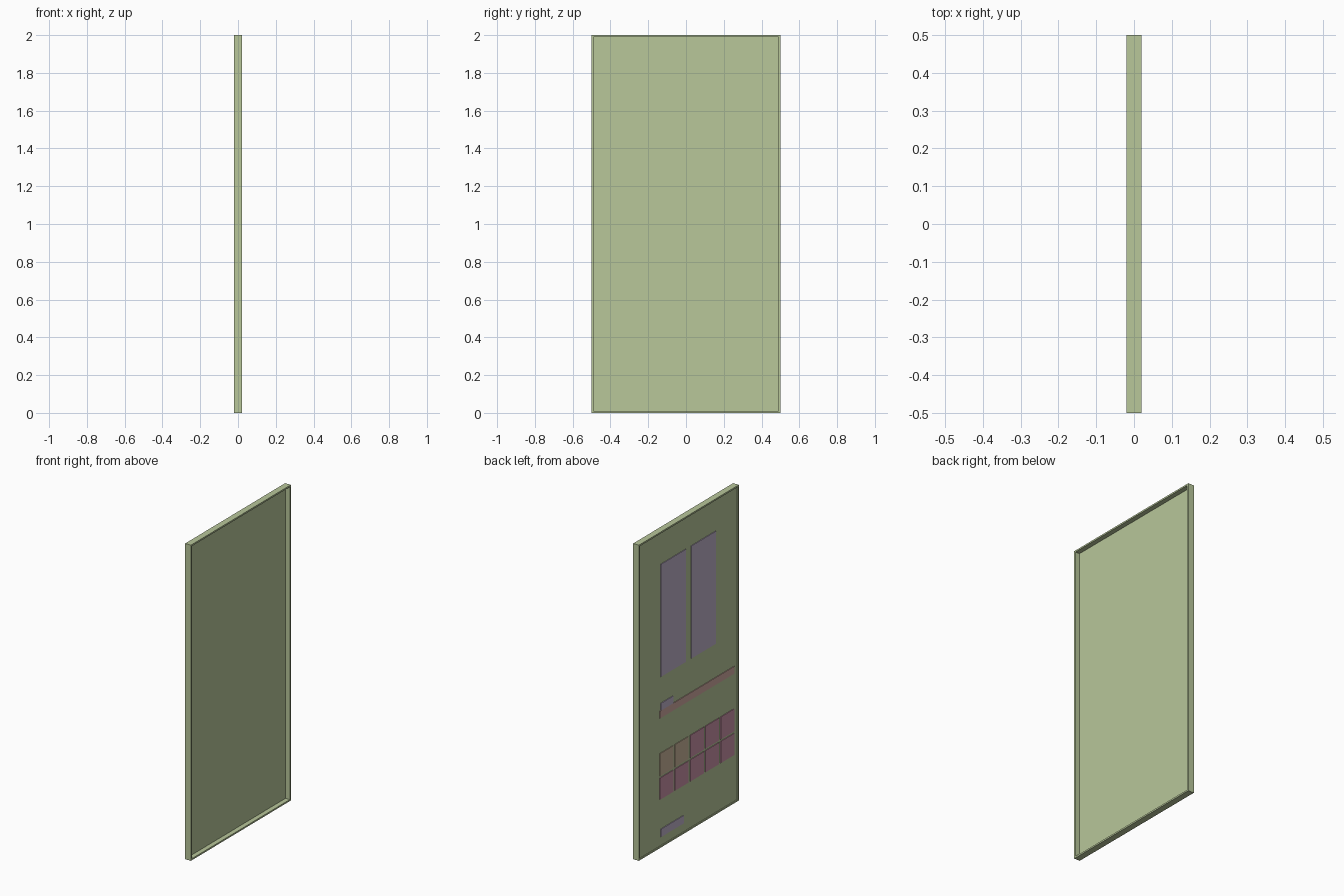
import bpy
import bmesh

cube = bpy.data.objects.get("Cube")
if cube:
    bpy.data.objects.remove(cube, do_unlink=True)


def make_material(name, rgb):
    mat = bpy.data.materials.new(name)
    mat.use_nodes = True
    colour = (*rgb, 1.0)
    mat.diffuse_color = colour
    mat.node_tree.nodes["Principled BSDF"].inputs["Base Color"].default_value = colour
    return mat


GREEN = make_material("pale green", (0.479, 0.571, 0.323))
LILAC = make_material("lilac", (0.521, 0.440, 0.591))
MAUVE = make_material("mauve", (0.591, 0.287, 0.386))
TAN = make_material("tan", (0.591, 0.462, 0.323))
ROSE = make_material("dusty rose", (0.624, 0.402, 0.356))


def finish(name, bm, mat):
    bmesh.ops.recalc_face_normals(bm, faces=bm.faces)
    mesh = bpy.data.meshes.new(name)
    bm.to_mesh(mesh)
    bm.free()
    mesh.materials.append(mat)
    obj = bpy.data.objects.new(name, mesh)
    bpy.context.collection.objects.link(obj)
    return obj


def add_box(name, x, y, z, mat):
    """Box between the (low, high) limits on each axis."""
    bm = bmesh.new()
    bmesh.ops.create_cube(bm, size=1.0)
    for v in bm.verts:
        for axis, (low, high) in enumerate((x, y, z)):
            v.co[axis] = high if v.co[axis] > 0 else low
    return finish(name, bm, mat)


def add_frame(name, half_x, half_y, height, wall, mat):
    """Rectangular ring standing upright, open along x."""
    bm = bmesh.new()
    loops = []
    for x, inset in ((-half_x, 0), (half_x, 0), (half_x, wall), (-half_x, wall)):
        hy, low, high = half_y - inset, inset, height - inset
        loops.append([bm.verts.new((x, y, z)) for y, z in
                      ((-hy, low), (hy, low), (hy, high), (-hy, high))])
    for i in range(4):
        a, b = loops[i], loops[(i + 1) % 4]
        for j in range(4):
            k = (j + 1) % 4
            bm.faces.new((a[j], a[k], b[k], b[j]))
    return finish(name, bm, mat)


# Shallow tray: outer frame and a thin panel close to its -x side
add_frame("outer_frame", 0.02, 0.5, 2.0, 0.01, GREEN)
add_box("back_panel", (-0.015, -0.010), (-0.49, 0.49), (0.01, 1.99), GREEN)

# Thin plates on the -x side of the panel
PLATE_X = (-0.019, -0.015)


def add_plate(name, y, z, mat):
    return add_box(name, PLATE_X, y, z, mat)


# Two tall windows
add_plate("window_left", (0.027, 0.277), (1.08, 1.793), LILAC)
add_plate("window_right", (-0.272, -0.027), (1.08, 1.793), LILAC)

# Long ledge with a small plate above it
add_plate("ledge", (-0.46, 0.287), (0.82, 0.866), ROSE)
add_plate("small_plate", (0.153, 0.279), (0.866, 0.912), LILAC)

# Two rows of five tiles; the first two of the upper row are tan
for row, (low, high) in enumerate(((0.455, 0.597), (0.305, 0.442))):
    for col in range(5):
        left = 0.287 - col * 0.152
        mat = TAN if row == 0 and col < 2 else MAUVE
        add_plate(f"tile_{row + 1}_{col + 1}", (left - 0.135, left), (low, high), mat)

# Small slot near the foot
add_plate("lower_slot", (0.048, 0.279), (0.065, 0.115), LILAC)
